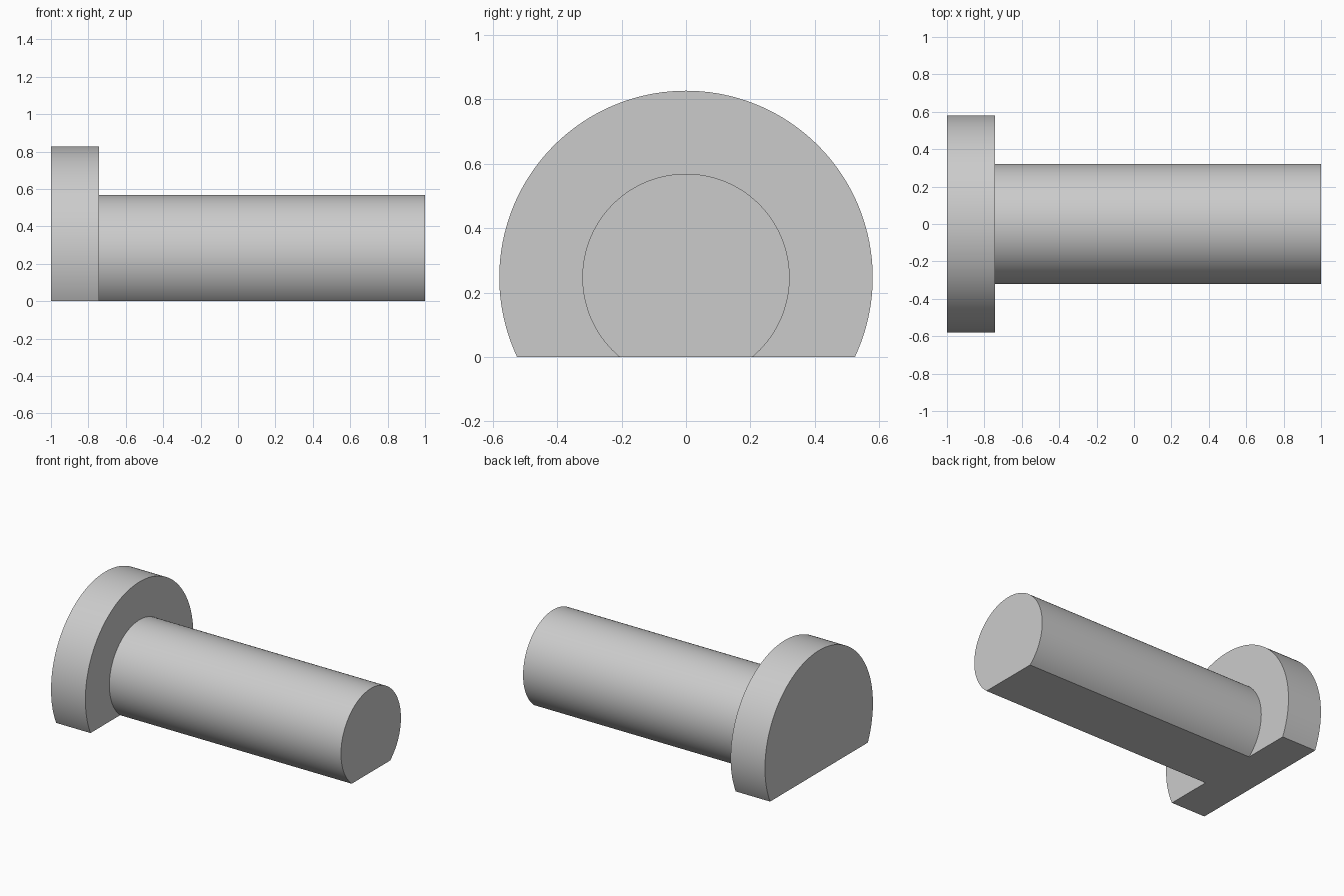
import bpy, bmesh, math

default_cube = bpy.data.objects.get("Cube")
if default_cube:
    bpy.data.objects.remove(default_cube, do_unlink=True)

AXIS_HEIGHT = 0.247   # centre line above the flat underside
ARC_STEPS = 96

# Plain grey metal
metal = bpy.data.materials.new("grey_metal")
metal.use_nodes = True
grey = (0.6, 0.6, 0.6, 1.0)
metal.diffuse_color = grey
metal.node_tree.nodes["Principled BSDF"].inputs["Base Color"].default_value = grey


def flat_bottomed_rod(name, radius, x_start, x_end):
    """Rod along x whose round section is cut flat at z = 0."""
    cut = math.asin(-AXIS_HEIGHT / radius)
    sweep = math.pi - 2 * cut
    bm = bmesh.new()
    ring = []
    for i in range(ARC_STEPS + 1):
        a = cut + sweep * i / ARC_STEPS
        ring.append(bm.verts.new((x_start, radius * math.cos(a),
                                  AXIS_HEIGHT + radius * math.sin(a))))
    profile = bm.faces.new(ring)
    result = bmesh.ops.extrude_face_region(bm, geom=[profile], use_keep_orig=True)
    moved = [v for v in result["geom"] if isinstance(v, bmesh.types.BMVert)]
    bmesh.ops.translate(bm, vec=(x_end - x_start, 0, 0), verts=moved)
    bmesh.ops.recalc_face_normals(bm, faces=bm.faces)

    mesh = bpy.data.meshes.new(name)
    bm.to_mesh(mesh)
    bm.free()
    mesh.materials.append(metal)
    obj = bpy.data.objects.new(name, mesh)
    bpy.context.collection.objects.link(obj)

    # Smooth barrel, crisp ends and flat
    bpy.ops.object.select_all(action='DESELECT')
    obj.select_set(True)
    bpy.context.view_layer.objects.active = obj
    bpy.ops.object.shade_smooth_by_angle(angle=math.radians(30))
    return obj


# Wide head at the -x end, narrower shank running to +x
flat_bottomed_rod("pin_head", 0.58, -1.0, -0.742)
flat_bottomed_rod("pin_shank", 0.322, -0.742, 1.0)
